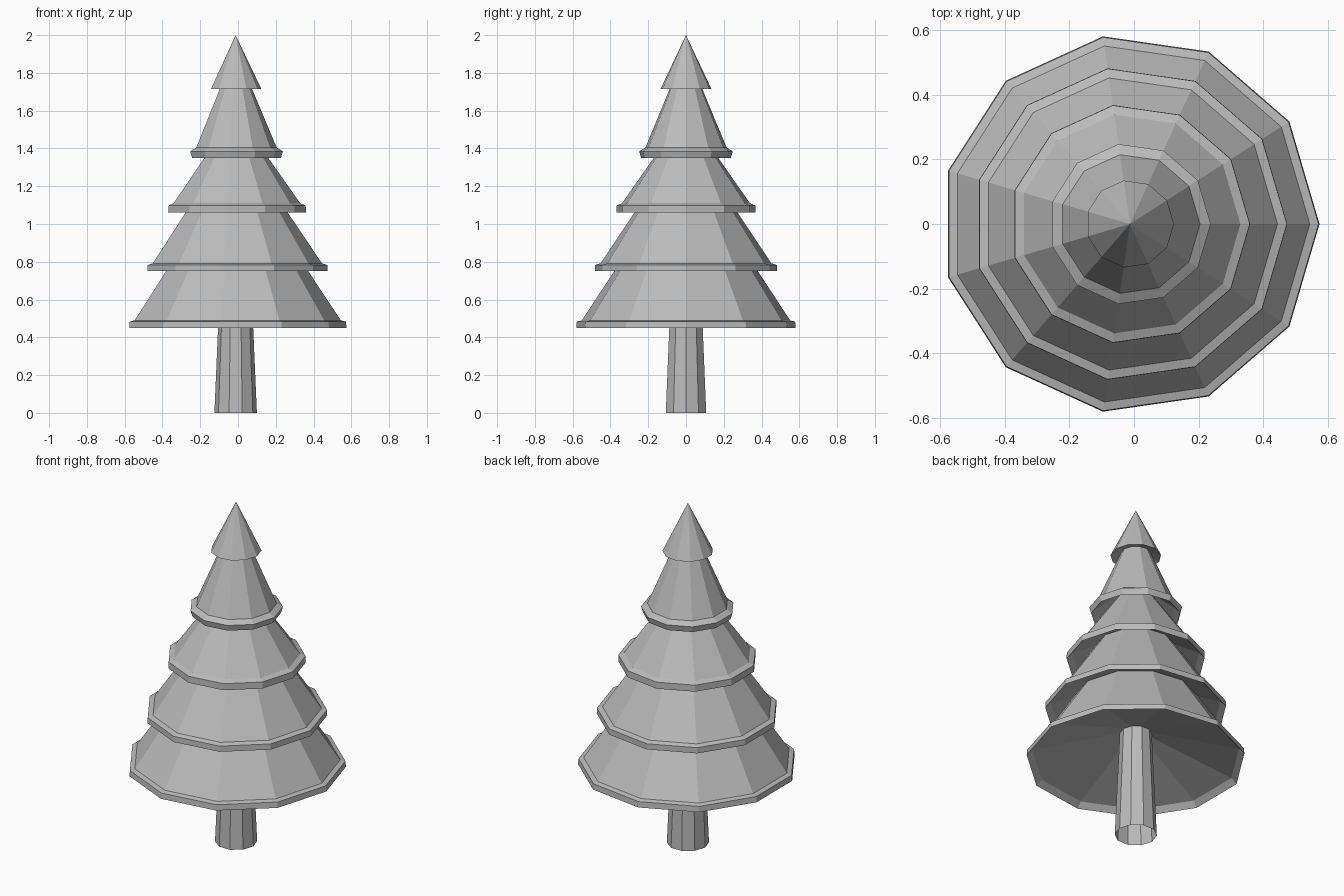
import bpy, bmesh, math

if "Cube" in bpy.data.objects:
    bpy.data.objects.remove(bpy.data.objects["Cube"])

CX = -0.0125  # trunk axis, offset so the odd-sided tiers are centred

gray = bpy.data.materials.new("light_gray")
gray.diffuse_color = (0.5, 0.5, 0.5, 1)
gray.use_nodes = True
gray.node_tree.nodes["Principled BSDF"].inputs["Base Color"].default_value = gray.diffuse_color


def lathe(name, profile, sides):
    """Spin (radius, z) points into a flat-faced solid; radius 0 makes a tip."""
    bm = bmesh.new()
    rings = []
    for r, z in profile:
        if r == 0:
            rings.append([bm.verts.new((CX, 0, z))])
        else:
            rings.append([bm.verts.new((CX + r * math.cos(2 * math.pi * i / sides),
                                        r * math.sin(2 * math.pi * i / sides), z))
                          for i in range(sides)])
    for a, b in zip(rings, rings[1:]):
        for i in range(sides):
            j = (i + 1) % sides
            loop = [a[i % len(a)], a[j % len(a)], b[j % len(b)], b[i % len(b)]]
            bm.faces.new(list(dict.fromkeys(loop)))
    bmesh.ops.recalc_face_normals(bm, faces=bm.faces)
    mesh = bpy.data.meshes.new(name)
    bm.to_mesh(mesh)
    bm.free()
    mesh.materials.append(gray)
    obj = bpy.data.objects.new(name, mesh)
    bpy.context.collection.objects.link(obj)
    return obj


# Tapered trunk, open at the foot
lathe("trunk", [(0.1125, 0), (0.084, 0.66), (0, 0.66)], 10)

# Branch tiers: bottom z, bottom radius, lip radius, lip z,
# shoulder radius, shoulder z, top radius, top z
tiers = [
    (0.45, 0.587, 0.584, 0.483, 0.557, 0.490, 0.265, 0.93),
    (0.75, 0.487, 0.486, 0.783, 0.457, 0.792, 0.175, 1.21),
    (1.06, 0.372, 0.371, 1.098, 0.342, 1.110, 0.095, 1.46),
    (1.35, 0.240, 0.250, 1.385, 0.217, 1.405, 0.060, 1.78),
]
for n, (z, r, lip_r, lip_z, sh_r, sh_z, top_r, top_z) in enumerate(tiers, 1):
    lathe(f"branch_tier_{n}", [
        (0, z + 0.2),                 # hollow underside
        (r - 0.03, z + 0.03),
        (r, z),                       # bottom edge
        (lip_r, lip_z),               # upright lip
        (sh_r, sh_z),                 # ledge
        (top_r, top_z), (0, top_z)],  # sloping side
        11)

# Pointed tip
lathe("tree_tip", [(0, 1.76), (0.136, 1.715), (0, 2.0)], 11)
